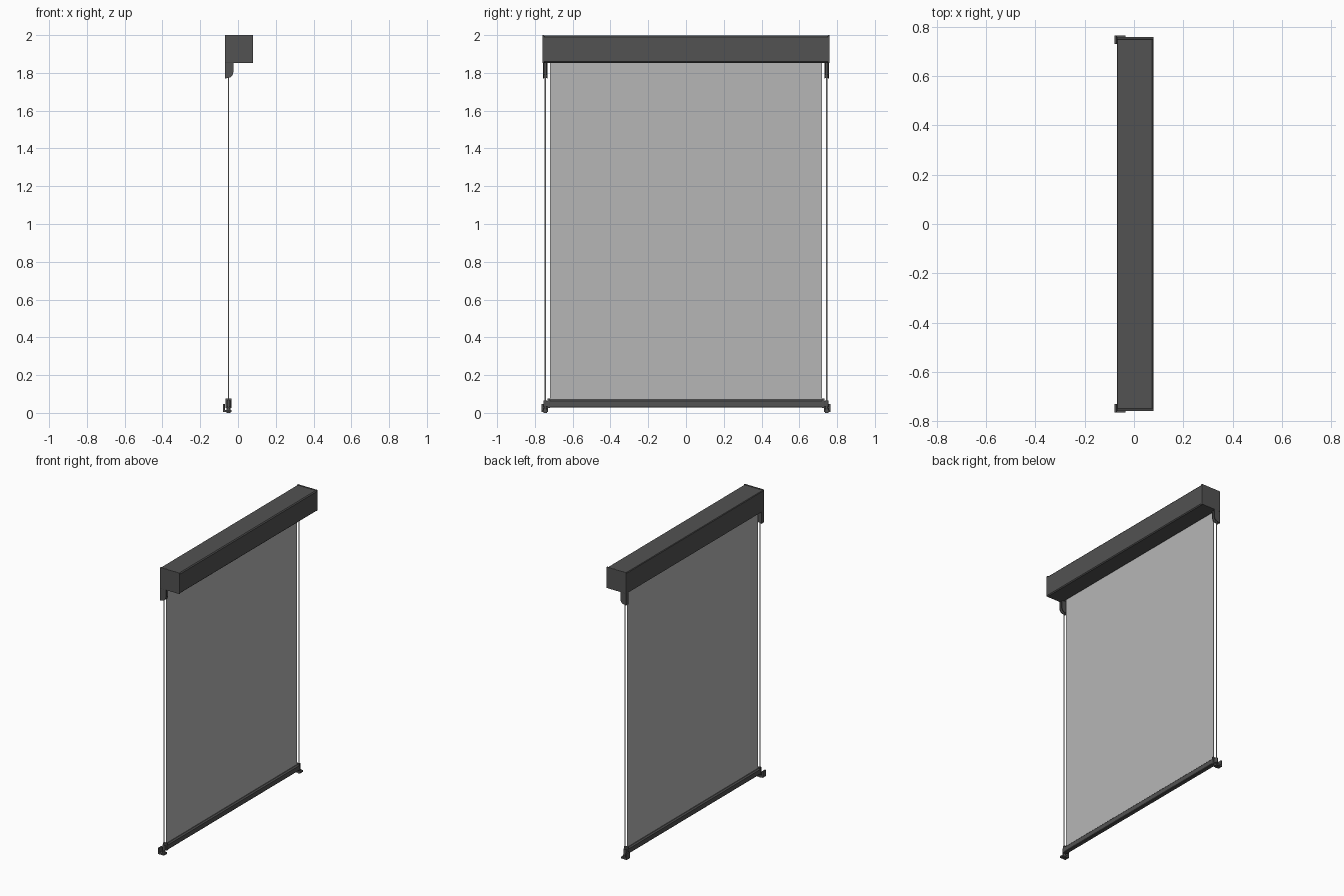
import bpy, bmesh, math
from mathutils import Matrix

if "Cube" in bpy.data.objects:
    bpy.data.objects.remove(bpy.data.objects["Cube"])


def material(name, rgb):
    m = bpy.data.materials.new(name)
    m.diffuse_color = (*rgb, 1)
    m.use_nodes = True
    m.node_tree.nodes["Principled BSDF"].inputs["Base Color"].default_value = m.diffuse_color
    return m


DARK = material("anthracite metal", (0.085, 0.085, 0.085))
FABRIC = material("light grey fabric", (0.47, 0.47, 0.47))
STEEL = material("steel cable", (0.6, 0.6, 0.6))


def finish(name, bm, mat, bevel=0):
    bmesh.ops.recalc_face_normals(bm, faces=bm.faces)
    me = bpy.data.meshes.new(name)
    bm.to_mesh(me)
    bm.free()
    me.materials.append(mat)
    ob = bpy.data.objects.new(name, me)
    bpy.context.collection.objects.link(ob)
    if bevel:
        mod = ob.modifiers.new("soft edges", 'BEVEL')
        mod.width, mod.segments, mod.limit_method = bevel, 2, 'ANGLE'
    return ob


def extrude(name, profile, y0, y1, mat, bevel=0):
    """Sweep an (x, z) profile along y."""
    bm = bmesh.new()
    f = bm.faces.new([bm.verts.new((x, y0, z)) for x, z in profile])
    r = bmesh.ops.extrude_face_region(bm, geom=[f])
    verts = [v for v in r["geom"] if isinstance(v, bmesh.types.BMVert)]
    bmesh.ops.translate(bm, vec=(0, y1 - y0, 0), verts=verts)
    return finish(name, bm, mat, bevel)


def box(name, x0, x1, y0, y1, z0, z1, mat, bevel=0):
    return extrude(name, [(x0, z0), (x1, z0), (x1, z1), (x0, z1)], y0, y1, mat, bevel)


def rod(name, x, y, z0, z1, r, mat, sides=16):
    bm = bmesh.new()
    bmesh.ops.create_cone(bm, cap_ends=True, segments=sides, radius1=r, radius2=r,
                          depth=z1 - z0, matrix=Matrix.Translation((x, y, (z0 + z1) / 2)))
    for f in bm.faces:
        f.smooth = len(f.verts) == 4
    return finish(name, bm, mat)


# Cassette: chamfered housing with a fabric slot along its underside
ZB = 1.853
cassette = [(-0.07, ZB), (-0.06, ZB), (-0.06, 1.9), (-0.04, 1.9), (-0.04, ZB),
            (0.074, ZB), (0.08, ZB + 0.006), (0.08, 1.99), (0.074, 1.997), (-0.066, 1.997),
            (-0.07, 1.993)]
extrude("cassette", cassette, -0.752, 0.752, DARK)

# Fabric screen
box("fabric", -0.0515, -0.0485, -0.72, 0.72, 0.06, 1.89, FABRIC)

# Bottom bar with a narrow top lip holding the fabric
bar = [(-0.062, 0.028), (-0.038, 0.028), (-0.035, 0.032), (-0.035, 0.062),
       (-0.043, 0.07), (-0.057, 0.07), (-0.065, 0.062), (-0.065, 0.032)]
extrude("bottom_bar", bar, -0.725, 0.725, DARK)

# Curved outline of the guide bracket
R = 0.03
curve = [(-0.055 + R * math.sin(a), 1.803 - R * math.cos(a))
         for a in [i * math.pi / 16 for i in range(9)]]
bracket = [(-0.07, 1.855), (-0.07, 1.77)] + curve + [(-0.025, 1.855)]

for side, s in (("left", -1), ("right", 1)):
    # Cassette end cap
    cap = [(-0.07, ZB), (0.08, ZB), (0.08, 2.0), (-0.07, 2.0)]
    extrude(f"cassette_end_cap_{side}", cap, s * 0.75, s * 0.759, DARK, 0.002)

    # Guide bracket: two cheeks, a back plate and the cable clamp
    extrude(f"bracket_outer_cheek_{side}", bracket, s * 0.753, s * 0.758, DARK)
    extrude(f"bracket_inner_cheek_{side}", bracket, s * 0.733, s * 0.737, DARK)
    box(f"bracket_back_{side}", -0.07, -0.066, s * 0.735, s * 0.756, 1.772, 1.855, DARK)
    rod(f"cable_clamp_{side}", -0.05, s * 0.745, 1.79, 1.853, 0.007, DARK)

    # Guide cable
    rod(f"guide_cable_{side}", -0.05, s * 0.745, 0.012, 1.8, 0.0032, STEEL, 12)

    # Bar end cap with the eye running on the cable
    box(f"bar_end_cap_{side}", -0.066, -0.034, s * 0.72, s * 0.733, 0.026, 0.076, DARK, 0.002)
    box(f"bar_guide_arm_{side}", -0.058, -0.042, s * 0.73, s * 0.745, 0.034, 0.062, DARK)
    rod(f"bar_guide_eye_{side}", -0.05, s * 0.745, 0.03, 0.066, 0.009, DARK)

    # Floor foot: base plate, upright wall plate and cable socket
    box(f"foot_base_{side}", -0.076, -0.034, s * 0.731, s * 0.766, 0.004, 0.016, DARK, 0.002)
    box(f"foot_upright_{side}", -0.08, -0.07, s * 0.731, s * 0.766, 0.004, 0.048, DARK, 0.002)
    rod(f"foot_socket_{side}", -0.05, s * 0.745, 0.0, 0.026, 0.01, DARK)
